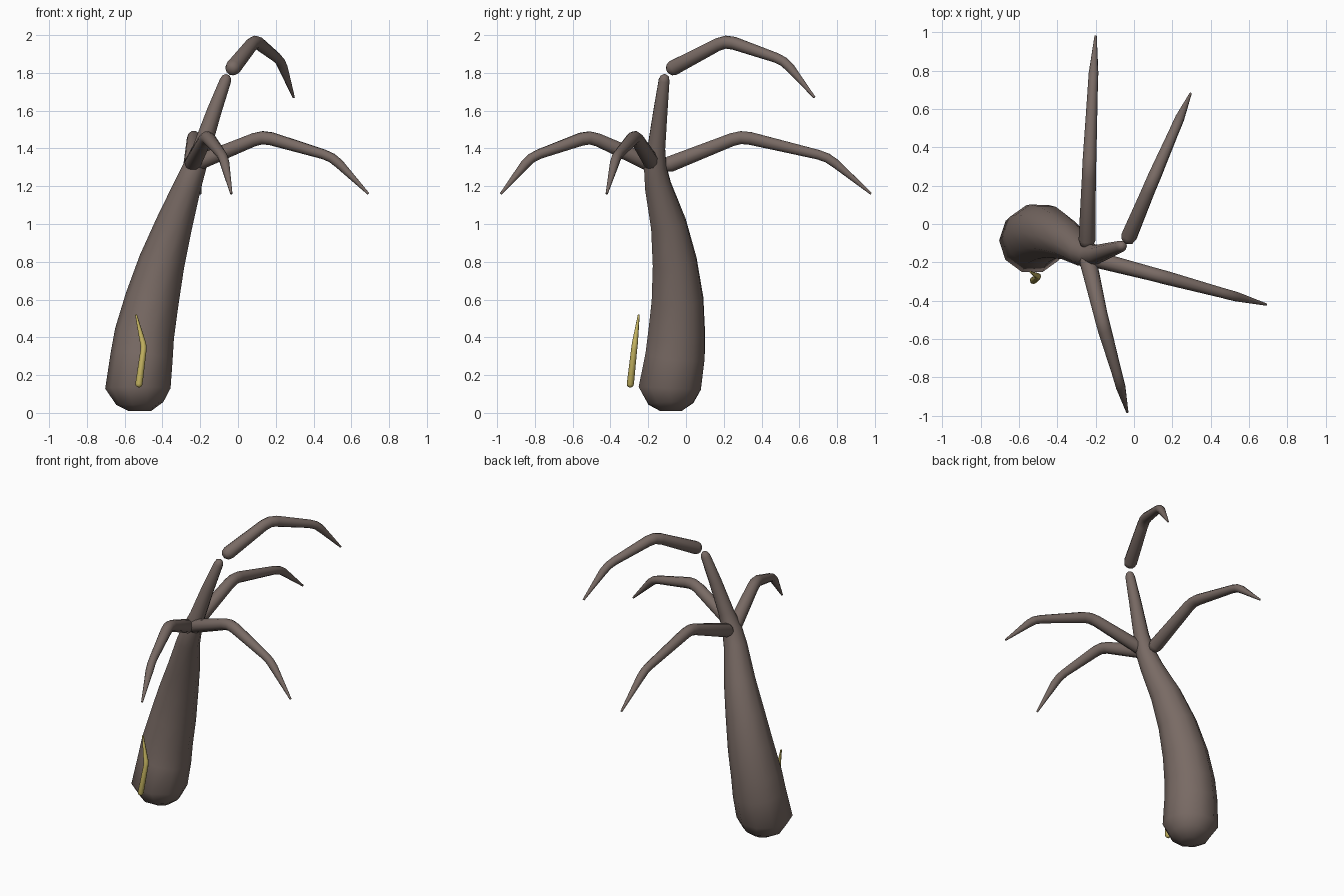
import bpy, bmesh
from math import cos, sin, pi, radians
from mathutils import Vector

if "Cube" in bpy.data.objects:
    bpy.data.objects.remove(bpy.data.objects["Cube"])


def material(name, rgb):
    m = bpy.data.materials.new(name)
    m.use_nodes = True
    m.diffuse_color = (*rgb, 1)
    m.node_tree.nodes["Principled BSDF"].inputs["Base Color"].default_value = (*rgb, 1)
    return m


bark = material("grey brown bark", (0.19, 0.145, 0.128))
yellow = material("dull yellow", (0.56, 0.46, 0.12))


def tube(name, stations, sides, mat):
    """Sweep a tapering round section through (x, y, z, radius) stations."""
    pts = [Vector(s[:3]) for s in stations]
    bm = bmesh.new()
    rings, side = [], Vector((1, 0, 0))
    for i, p in enumerate(pts):
        a = (p - pts[max(i - 1, 0)]).normalized()
        b = (pts[min(i + 1, len(pts) - 1)] - p).normalized()
        t = (a + b).normalized()
        if i == 0 and abs(t.x) > 0.8:
            side = Vector((0, 1, 0))
        side = (side - t * side.dot(t)).normalized()
        other = t.cross(side)
        rings.append([bm.verts.new(p + stations[i][3] * (
            side * cos(2 * pi * k / sides) + other * sin(2 * pi * k / sides)))
            for k in range(sides)])
    for lo, hi in zip(rings, rings[1:]):
        for k in range(sides):
            n = (k + 1) % sides
            bm.faces.new((lo[k], lo[n], hi[n], hi[k]))
    bm.faces.new(rings[0][::-1])
    bm.faces.new(rings[-1])
    mesh = bpy.data.meshes.new(name)
    bm.to_mesh(mesh)
    bm.free()
    mesh.materials.append(mat)
    ob = bpy.data.objects.new(name, mesh)
    bpy.context.collection.objects.link(ob)
    bpy.ops.object.select_all(action="DESELECT")
    ob.select_set(True)
    bpy.context.view_layer.objects.active = ob
    bpy.ops.object.shade_smooth_by_angle(angle=radians(50))
    return ob


def limb(name, knots, mat, sides=10, cut=0.05):
    """Bent tube with softened elbows, a rounded butt and a fine tip."""
    k = [Vector(p) for p in knots]
    first = (k[1] - k[0]).normalized()
    r = k[0].w

    def at(dist, scale):
        p = k[0] + (k[1] - k[0]) * (dist / (k[1].xyz - k[0].xyz).length)
        return Vector((*p.xyz, r * scale))

    out = [at(-0.75 * r, 0.4), at(-0.45 * r, 0.8), at(0.15 * r, 1)]
    for a, b, c in zip(k, k[1:], k[2:]):
        before = b + (a - b).normalized() * cut
        after = b + (c - b).normalized() * cut
        out += [before, before * 0.25 + b * 0.5 + after * 0.25, after]
    out.append(k[-1])
    return tube(name, out, sides, mat)


# Leaning trunk, heavy at the foot
tube("trunk", [
    (-0.52, -0.08, 0.01, 0.06), (-0.52, -0.08, 0.05, 0.125),
    (-0.53, -0.086, 0.13, 0.173), (-0.51, -0.058, 0.30, 0.165),
    (-0.495, -0.05, 0.42, 0.158), (-0.455, -0.045, 0.60, 0.143),
    (-0.403, -0.06, 0.80, 0.122), (-0.338, -0.093, 1.0, 0.098),
    (-0.268, -0.148, 1.2, 0.073), (-0.23, -0.163, 1.3, 0.062),
    (-0.192, -0.157, 1.4, 0.049), (-0.125, -0.135, 1.6, 0.039),
    (-0.066, -0.116, 1.76, 0.03), (-0.059, -0.113, 1.78, 0.023),
    (-0.055, -0.112, 1.79, 0.01)], 10, bark)

# Drooping branches
limb("back_branch", [(-0.245, -0.09, 1.315, 0.044), (-0.234, 0.29, 1.465, 0.036),
                     (-0.213, 0.75, 1.355, 0.026), (-0.20, 0.98, 1.16, 0.006)], bark)
limb("left_branch", [(-0.235, -0.175, 1.315, 0.044), (0.13, -0.27, 1.465, 0.036),
                     (0.50, -0.37, 1.355, 0.026), (0.69, -0.42, 1.16, 0.006)], bark)
limb("front_branch", [(-0.24, -0.19, 1.32, 0.045), (-0.165, -0.51, 1.465, 0.036),
                      (-0.077, -0.82, 1.355, 0.026), (-0.035, -0.98, 1.16, 0.006)], bark)
limb("top_branch", [(-0.028, -0.07, 1.825, 0.042), (0.09, 0.21, 1.972, 0.035),
                    (0.225, 0.52, 1.865, 0.026), (0.295, 0.68, 1.67, 0.006)], bark)

# Small bent sprig in front of the foot
limb("yellow_sprig", [(-0.525, -0.295, 0.15, 0.019), (-0.498, -0.273, 0.35, 0.016),
                      (-0.54, -0.25, 0.52, 0.005)], yellow, 8, 0.02)
